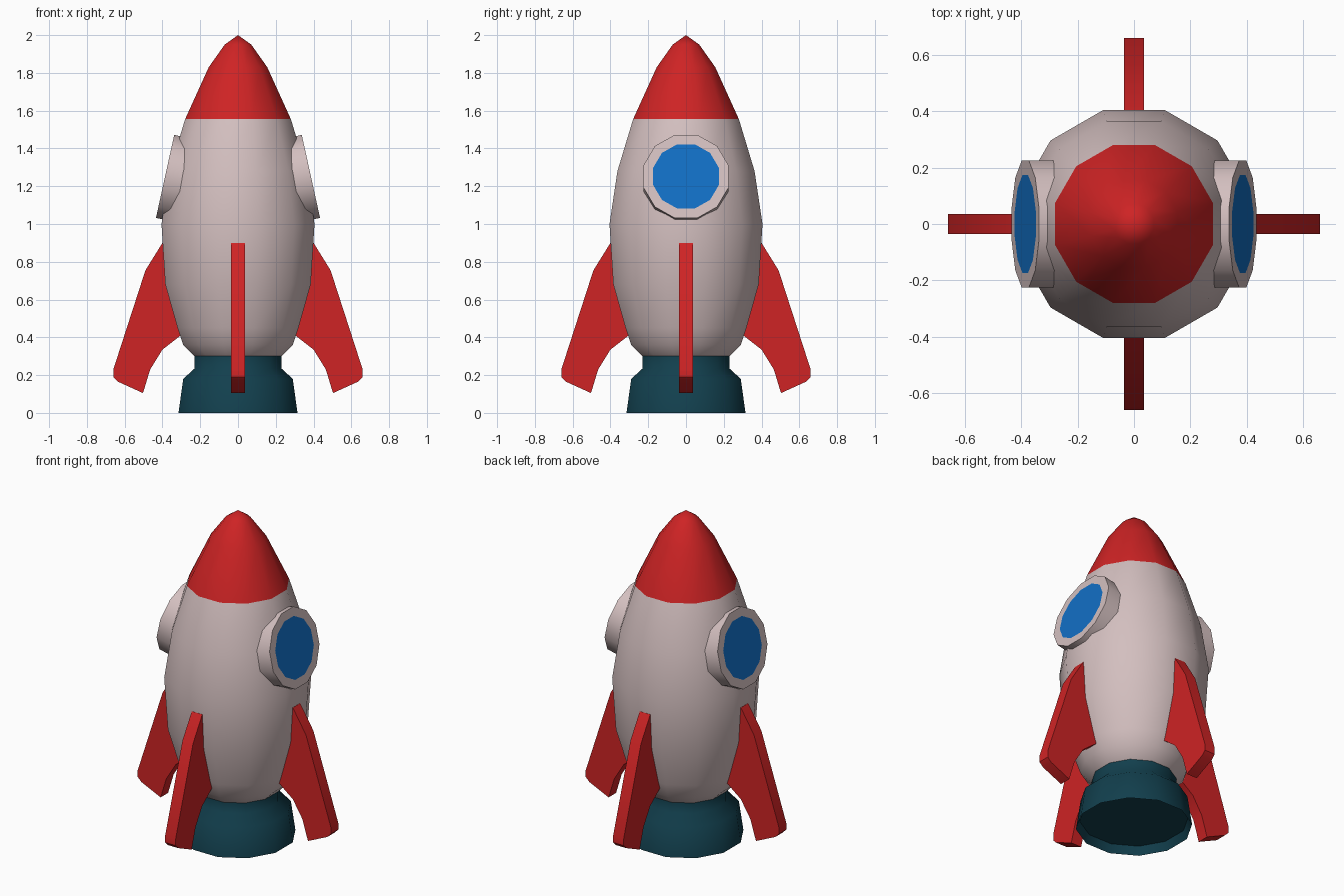
import bpy, bmesh, math
from mathutils import Matrix, Vector

if "Cube" in bpy.data.objects:
    bpy.data.objects.remove(bpy.data.objects["Cube"])


def material(name, rgb):
    m = bpy.data.materials.new(name)
    m.diffuse_color = (*rgb, 1)
    m.use_nodes = True
    m.node_tree.nodes["Principled BSDF"].inputs["Base Color"].default_value = m.diffuse_color
    return m


RED = material("red", (0.62, 0.017, 0.018))
SHELL = material("pale_shell", (0.65, 0.52, 0.52))
BLUE = material("window_blue", (0.006, 0.16, 0.56))
TEAL = material("dark_teal", (0.006, 0.05, 0.075))
SIDES = 12


def finish(bm, name, mats, rule=None, angle=40, recalc=True):
    if recalc:
        bmesh.ops.recalc_face_normals(bm, faces=bm.faces[:])
    if rule:
        for f in bm.faces:
            f.material_index = rule(f)
    me = bpy.data.meshes.new(name)
    bm.to_mesh(me)
    bm.free()
    for m in mats:
        me.materials.append(m)
    me.shade_smooth()
    me.set_sharp_from_angle(angle=math.radians(angle))
    ob = bpy.data.objects.new(name, me)
    bpy.context.collection.objects.link(ob)
    return ob


def lathe(profile):
    """Twelve-sided solid; profile radii are measured to the flats."""
    bm = bmesh.new()
    rings = []
    for r, z in profile:
        r /= math.cos(math.pi / SIDES)
        if r == 0:
            rings.append([bm.verts.new((0, 0, z))] * SIDES)
        else:
            rings.append([bm.verts.new((r * math.cos(a), r * math.sin(a), z))
                          for a in ((i + 0.5) * 2 * math.pi / SIDES for i in range(SIDES))])
    for lo, hi in zip(rings, rings[1:]):
        for i in range(SIDES):
            j = (i + 1) % SIDES
            bm.faces.new(list(dict.fromkeys((lo[i], lo[j], hi[j], hi[i]))))
    return bm


# Hull with red nose
hull = lathe([(0, 0.30), (0.23, 0.30), (0.29, 0.36), (0.32, 0.45), (0.385, 0.68),
              (0.405, 1.0), (0.363, 1.28), (0.28, 1.555), (0.155, 1.83),
              (0.07, 1.95), (0, 2.0)])
finish(hull, "hull", [SHELL, RED], lambda f: int(f.calc_center_median().z > 1.56))

# Engine nozzle with a shallow recess underneath
nozzle = lathe([(0, 0.05), (0.295, 0.05), (0.315, 0), (0.29, 0.18),
                (0.23, 0.235), (0.23, 0.31), (0, 0.31)])
finish(nozzle, "engine_nozzle", [TEAL], angle=50)

# Four fins: flat outline given thickness, turned around the hull
OUTLINE = [(0.36, 0.90), (0.40, 0.90), (0.49, 0.755), (0.66, 0.23), (0.66, 0.19),
           (0.635, 0.165), (0.503, 0.105), (0.465, 0.23), (0.40, 0.335),
           (0.31, 0.405), (0.26, 0.43)]
for k, side in enumerate(("right", "back", "left", "front")):
    bm = bmesh.new()
    face = bm.faces.new([bm.verts.new((x, -0.036, z)) for x, z in OUTLINE])
    ext = bmesh.ops.extrude_face_region(bm, geom=[face])
    moved = [v for v in ext["geom"] if isinstance(v, bmesh.types.BMVert)]
    bmesh.ops.translate(bm, verts=moved, vec=(0, 0.072, 0))
    bm.transform(Matrix.Rotation(k * math.pi / 2, 4, "Z"))
    finish(bm, side + "_fin", [RED])

# Two round windows leaning with the hull, glass inset in the front face
TILT = math.radians(12.4)
for side, turn in (("right", 0), ("left", math.pi)):
    bm = lathe([(0, -0.13), (0.225, -0.13), (0.225, 0), (0.174, 0), (0, 0)])
    bm.transform(Matrix.Rotation(turn, 4, "Z")
                 @ Matrix.Translation((0.386, 0, 1.252))
                 @ Matrix.Rotation(math.pi / 2 - TILT, 4, "Y"))
    axis = Vector((0.386 * math.cos(turn), 0, 1.252))
    finish(bm, side + "_window", [SHELL, BLUE],
           lambda f: int(len(f.verts) == 3 and (f.calc_center_median() - axis).length < 0.125))
